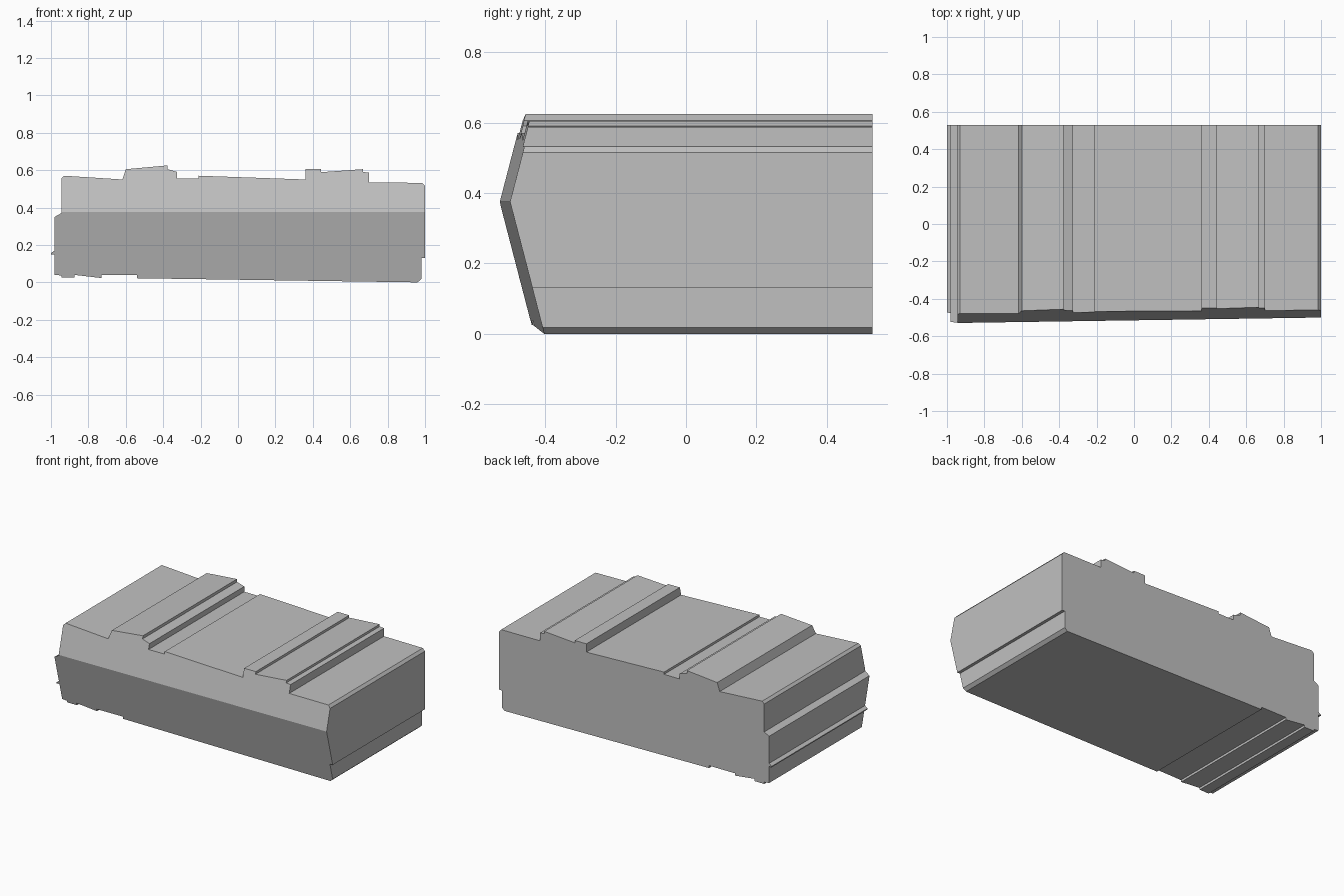
import bpy
import bmesh

default_cube = bpy.data.objects.get("Cube")
if default_cube:
    bpy.data.objects.remove(default_cube, do_unlink=True)

RIDGE_Z = 0.375
BACK_Y = 0.53

# Outline of the slab seen from the front, split at the ridge height
lower_outline = [
    (-0.945, RIDGE_Z), (-0.945, 0.37), (-0.98, 0.35),
    (-0.98, 0.17), (-1.0, 0.157), (-1.0, 0.15), (-0.98, 0.15),
    (-0.98, 0.04), (-0.945, 0.037), (-0.945, 0.025), (-0.875, 0.025),
    (-0.875, 0.04), (-0.73, 0.023), (-0.73, 0.038), (-0.54, 0.038),
    (-0.54, 0.022), (0.96, 0.0), (0.98, 0.018), (0.98, 0.13),
    (1.0, 0.13), (1.0, RIDGE_Z),
]
upper_outline = [
    (1.0, 0.515), (0.985, 0.532), (0.7, 0.534), (0.7, 0.587),
    (0.668, 0.59), (0.668, 0.605), (0.445, 0.589), (0.445, 0.605),
    (0.36, 0.605), (0.36, 0.55), (-0.21, 0.57), (-0.21, 0.555),
    (-0.325, 0.555), (-0.325, 0.59), (-0.378, 0.606), (-0.378, 0.625),
    (-0.6, 0.605), (-0.618, 0.55), (-0.93, 0.57), (-0.945, 0.555),
]


def front_y(x, z):
    """Front surface: two sloping planes meeting along the ridge."""
    return -0.515 + 0.015 * x + 0.26 * abs(z - RIDGE_Z)


def make_material(name, color):
    material = bpy.data.materials.new(name)
    material.use_nodes = True
    material.diffuse_color = color
    shader = material.node_tree.nodes["Principled BSDF"]
    shader.inputs["Base Color"].default_value = color
    return material


# Sweep the outline from the wedge-shaped front to the flat back
outline = lower_outline + upper_outline
bm = bmesh.new()
front = [bm.verts.new((x, front_y(x, z), z)) for x, z in outline]
back = [bm.verts.new((x, BACK_Y, z)) for x, z in outline]
split = len(lower_outline)

# Lower and upper front faces share the ridge edge
bm.faces.new(front[:split])
bm.faces.new(front[split - 1:] + front[:1])
bm.faces.new(list(reversed(back)))
for i in range(len(outline)):
    j = (i + 1) % len(outline)
    bm.faces.new((front[j], front[i], back[i], back[j]))
bmesh.ops.recalc_face_normals(bm, faces=bm.faces)

mesh = bpy.data.meshes.new("grooved_slab")
bm.to_mesh(mesh)
bm.free()
mesh.materials.append(make_material("light_grey", (0.53, 0.53, 0.53, 1.0)))
slab = bpy.data.objects.new("grooved_slab", mesh)
bpy.context.collection.objects.link(slab)
